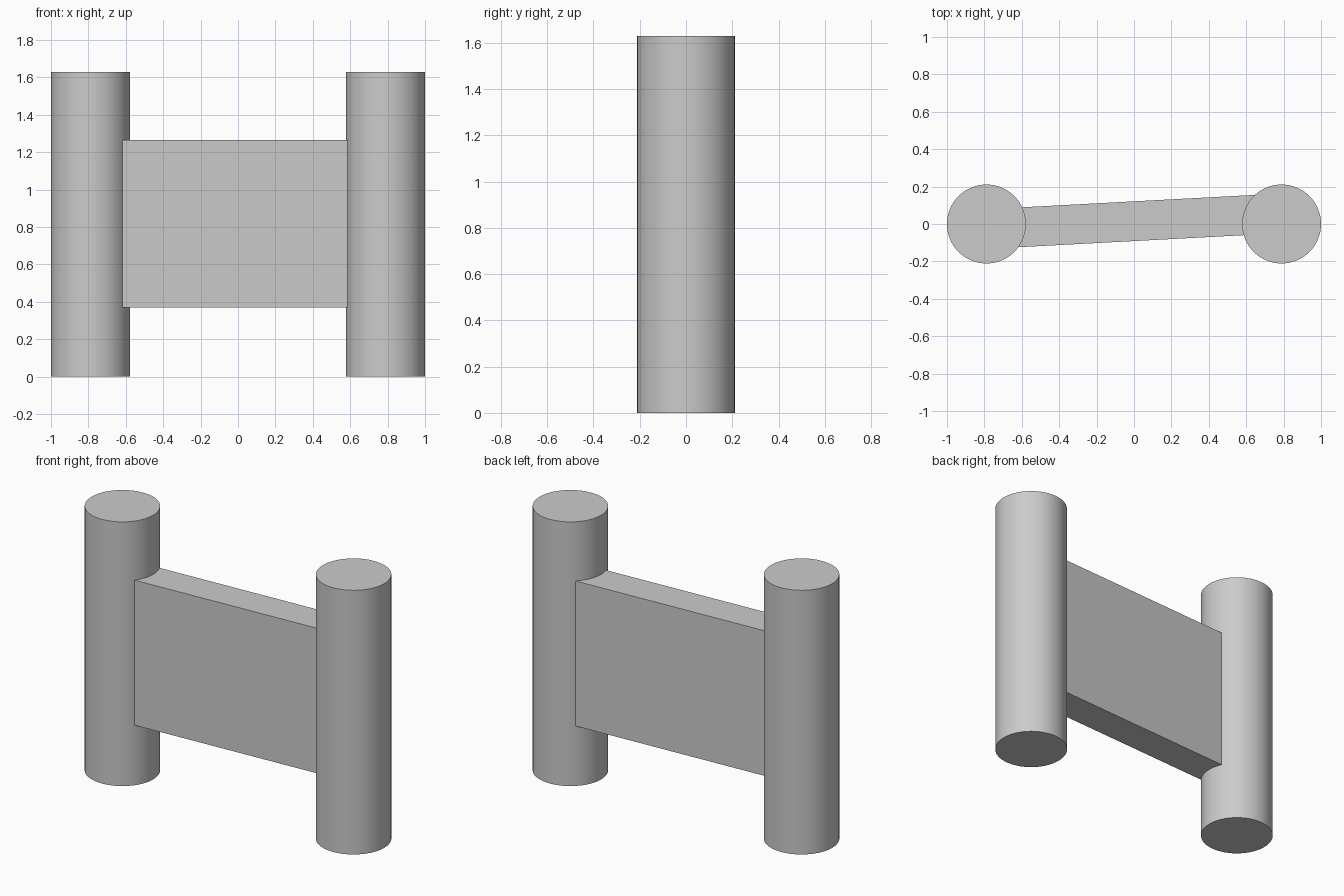
import bpy
from math import radians

if "Cube" in bpy.data.objects:
    bpy.data.objects.remove(bpy.data.objects["Cube"])

POST_R, POST_H, POST_X = 0.211, 1.63, 0.789


# Round upright posts
def post(name, x):
    bpy.ops.mesh.primitive_cylinder_add(vertices=64, radius=POST_R, depth=POST_H,
                                        location=(x, 0, POST_H / 2))
    bpy.context.object.name = name
    bpy.ops.object.shade_smooth_by_angle(angle=radians(30))


post("left_post", -POST_X)
post("right_post", POST_X)

# Slightly skewed panel, its ends buried in the posts
bottom, top = 0.37, 1.265
bpy.ops.mesh.primitive_cube_add(size=1, location=(0.01, 0.0155, (bottom + top) / 2),
                                rotation=(0, 0, radians(3.05)))
panel = bpy.context.object
panel.name = "panel"
panel.scale = (1.36, 0.212, top - bottom)
bpy.ops.object.transform_apply(location=False, rotation=False, scale=True)
